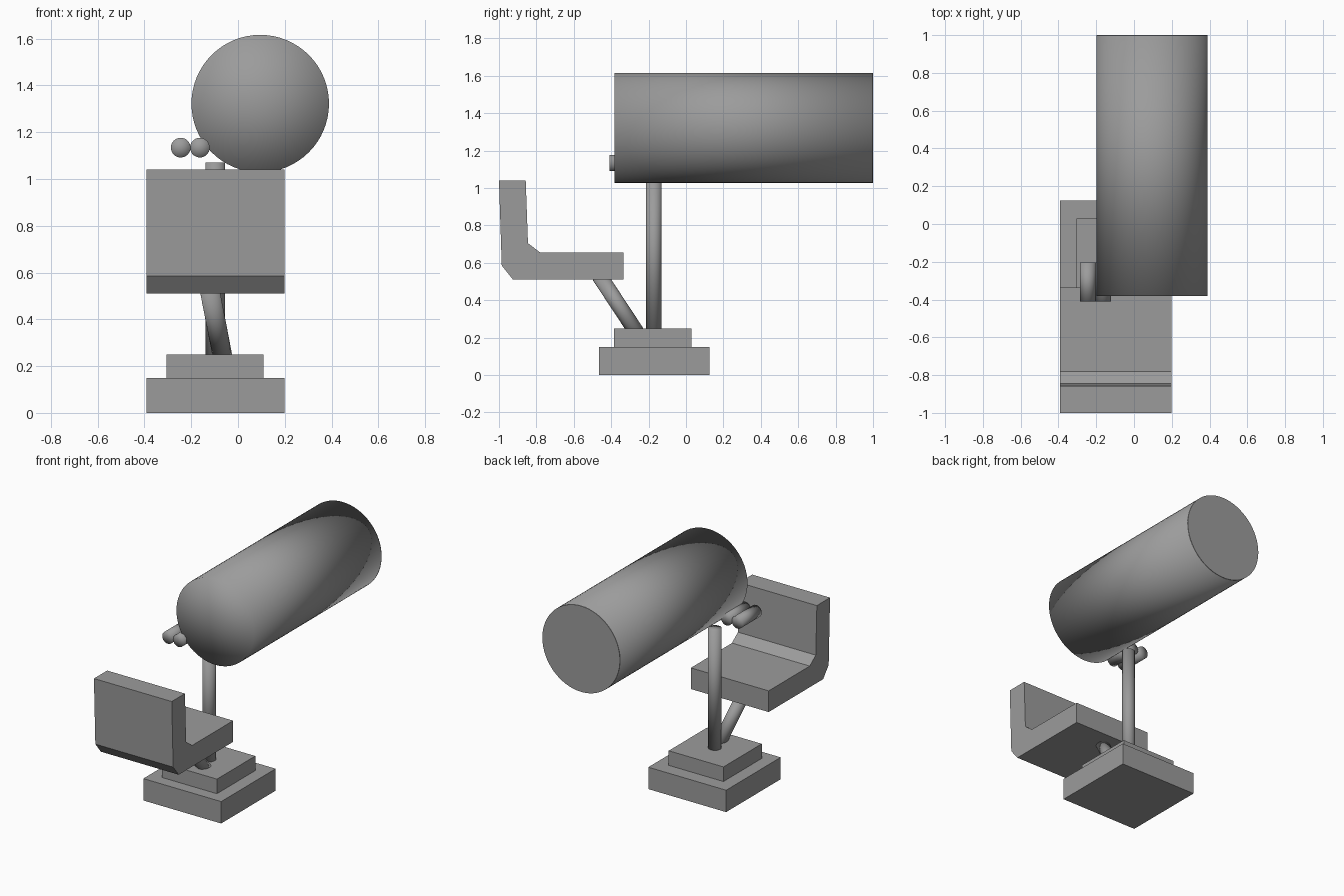
import bpy, bmesh
from mathutils import Vector

if "Cube" in bpy.data.objects:
    bpy.data.objects.remove(bpy.data.objects["Cube"])

grey = bpy.data.materials.new("mid grey")
grey.diffuse_color = (0.33, 0.33, 0.33, 1)
grey.use_nodes = True
grey.node_tree.nodes["Principled BSDF"].inputs["Base Color"].default_value = grey.diffuse_color


def finish(name, bm, smooth=False):
    bmesh.ops.recalc_face_normals(bm, faces=bm.faces)
    for f in bm.faces:
        f.smooth = smooth
    mesh = bpy.data.meshes.new(name)
    bm.to_mesh(mesh)
    bm.free()
    mesh.materials.append(grey)
    obj = bpy.data.objects.new(name, mesh)
    bpy.context.collection.objects.link(obj)
    return obj


def box(name, lo, hi):
    lo, hi = Vector(lo), Vector(hi)
    bm = bmesh.new()
    bmesh.ops.create_cube(bm, size=1)
    bmesh.ops.scale(bm, vec=hi - lo, verts=bm.verts)
    bmesh.ops.translate(bm, vec=(lo + hi) / 2, verts=bm.verts)
    return finish(name, bm)


def rod(name, a, b, radius, sides=32, smooth=True):
    a, b = Vector(a), Vector(b)
    bm = bmesh.new()
    bmesh.ops.create_cone(bm, cap_ends=True, cap_tris=True, segments=sides,
                          radius1=radius, radius2=radius, depth=(b - a).length)
    turn = Vector((0, 0, 1)).rotation_difference(b - a).to_matrix()
    bmesh.ops.rotate(bm, cent=(0, 0, 0), matrix=turn, verts=bm.verts)
    bmesh.ops.translate(bm, vec=(a + b) / 2, verts=bm.verts)
    return finish(name, bm, smooth)


# Stepped base
box("base_lower_step", (-0.392, -0.465, 0), (0.198, 0.125, 0.15))
box("base_upper_step", (-0.305, -0.385, 0.15), (0.11, 0.03, 0.25))

# Upright post and slanted seat strut
rod("post", (-0.098, -0.172, 0.24), (-0.098, -0.172, 1.07), 0.042)
rod("seat_strut", (-0.064, -0.265, 0.23), (-0.122, -0.463, 0.53), 0.042)

# Seat: side profile (y, z) extruded across x
profile = [(-1.0, 1.04), (-0.985, 0.585), (-0.925, 0.51), (-0.335, 0.51),
           (-0.335, 0.655), (-0.78, 0.655), (-0.845, 0.705), (-0.857, 1.04)]
bm = bmesh.new()
side = bm.faces.new([bm.verts.new((-0.392, y, z)) for y, z in profile])
ext = bmesh.ops.extrude_face_region(bm, geom=[side])
bmesh.ops.translate(bm, vec=(0.59, 0, 0),
                    verts=[g for g in ext["geom"] if isinstance(g, bmesh.types.BMVert)])
finish("seat", bm)

# Large tube, softly shaded over its rims, with a thin flat end plate
rod("tube", (0.095, -0.382, 1.322), (0.095, 0.998, 1.322), 0.294, 64)
rod("tube_end_plate", (0.095, 0.997, 1.322), (0.095, 1.0, 1.322), 0.294, 64, False)

# Pair of eyepieces
for label, x in (("left", -0.245), ("right", -0.163)):
    rod(f"eyepiece_{label}", (x, -0.41, 1.134), (x, -0.205, 1.134), 0.042)
